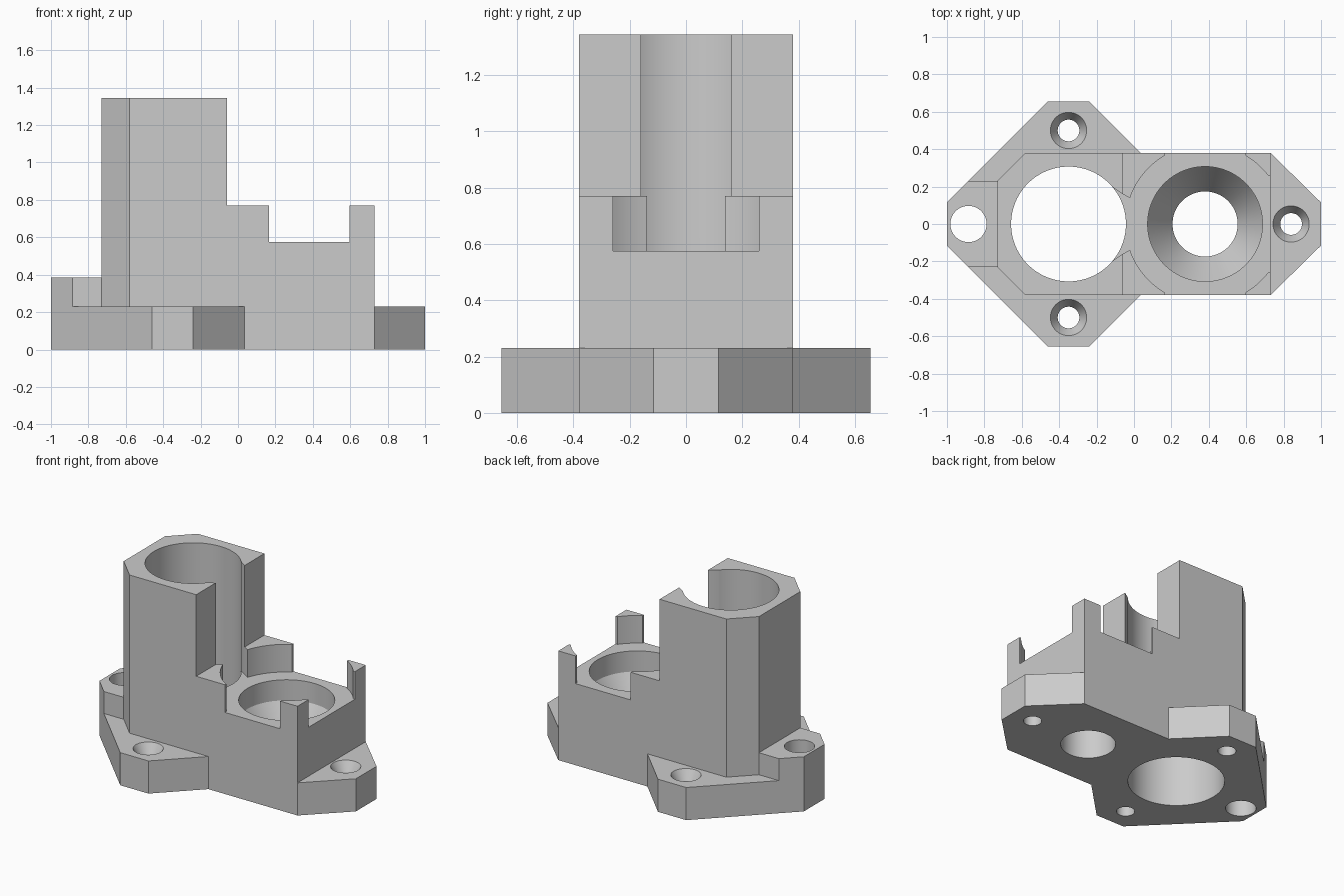
import bpy
import math

cube = bpy.data.objects.get("Cube")
if cube:
    bpy.data.objects.remove(cube, do_unlink=True)

grey = bpy.data.materials.new("plain grey")
grey.use_nodes = True
grey.diffuse_color = (0.6, 0.6, 0.6, 1)
grey.node_tree.nodes["Principled BSDF"].inputs["Base Color"].default_value = (0.6, 0.6, 0.6, 1)


def loft(name, rings):
    """Closed solid through rings of equal point count, bottom to top."""
    n = len(rings[0])
    verts = [p for ring in rings for p in ring]
    faces = [tuple(reversed(range(n))), tuple(range(len(verts) - n, len(verts)))]
    for k in range(len(rings) - 1):
        for i in range(n):
            j = (i + 1) % n
            faces.append((k * n + i, k * n + j, k * n + n + j, k * n + n + i))
    mesh = bpy.data.meshes.new(name)
    mesh.from_pydata(verts, [], faces)
    mesh.materials.append(grey)
    obj = bpy.data.objects.new(name, mesh)
    bpy.context.collection.objects.link(obj)
    return obj


def prism(name, half, z0, z1):
    """Half outline on the +y side, listed by rising x, mirrored across y."""
    outline = [(x, -y) for x, y in half] + [(x, y) for x, y in reversed(half)]
    return loft(name, [[(x, y, z) for x, y in outline] for z in (z0, z1)])


def turned(name, x, y, profile, sides=96):
    """Round solid from (radius, height) pairs."""
    angles = [2 * math.pi * i / sides for i in range(sides)]
    return loft(name, [[(x + r * math.cos(a), y + r * math.sin(a), z) for a in angles]
                       for r, z in profile])


def combine(target, tool, operation):
    tool.hide_render = True
    mod = target.modifiers.new(operation, "BOOLEAN")
    mod.operation = operation
    mod.solver = "EXACT"
    mod.object = tool
    bpy.ops.object.select_all(action="DESELECT")
    bpy.context.view_layer.objects.active = target
    target.select_set(True)
    bpy.ops.object.modifier_apply(modifier=mod.name)
    bpy.data.objects.remove(tool, do_unlink=True)


FLANGE, SHELF, SEAT, TOP = 0.23, 0.77, 0.575, 1.345
BORE_X, SOCKET_X = -0.35, 0.38

# Solid parts: flange, end pad, tower and lower socket block
housing = prism("housing", [(-1, 0.115), (-0.46, 0.655), (-0.24, 0.655),
                            (0.035, 0.38), (0.73, 0.38), (1, 0.115)], 0, FLANGE)
solids = [
    prism("end_pad", [(-1, 0.115), (-0.885, 0.23), (-0.6, 0.23)], 0, 0.385),
    prism("tower", [(-0.73, 0.23), (-0.58, 0.38), (-0.06, 0.38)], 0, TOP),
    prism("socket_block", [(-0.3, 0.38), (0.73, 0.38)], 0, SHELF),
]
for part in solids:
    combine(housing, part, "UNION")

# Main bore, tower slot, and socket clearance leaving corner posts
cutters = [
    turned("main_bore", BORE_X, 0, [(0.307, -0.1), (0.307, 1.5)]),
    prism("tower_slot", [(-0.3, 0.1), (-0.12, 0.2), (-0.06, 0.16),
                         (-0.02, 0.137), (0.1, 0.1)], SEAT, 1.5),
    turned("socket_clearance", SOCKET_X, 0, [(0.425, SEAT), (0.425, 1.5)]),
    prism("side_gap", [(0.165, 0.5), (0.595, 0.5)], SEAT, 1.5),
    prism("end_gap", [(0.5, 0.26), (0.9, 0.26)], SEAT, 1.5),
    # Socket with tapered seat, then the plain pad hole
    turned("socket", SOCKET_X, 0, [(0.174, -0.1), (0.174, 0.23), (0.307, 0.43), (0.307, 0.7)]),
    turned("pad_hole", -0.885, 0, [(0.097, -0.1), (0.097, 0.6)], 48),
]
# Countersunk screw holes
for x, y in ((BORE_X, 0.5), (BORE_X, -0.5), (0.84, 0)):
    cutters.append(turned("screw_hole", x, y, [(0.058, -0.1), (0.058, 0.16),
                                               (0.097, FLANGE), (0.097, 0.3)], 48))
for cutter in cutters:
    combine(housing, cutter, "DIFFERENCE")

bpy.ops.object.shade_smooth_by_angle(angle=math.radians(25))
